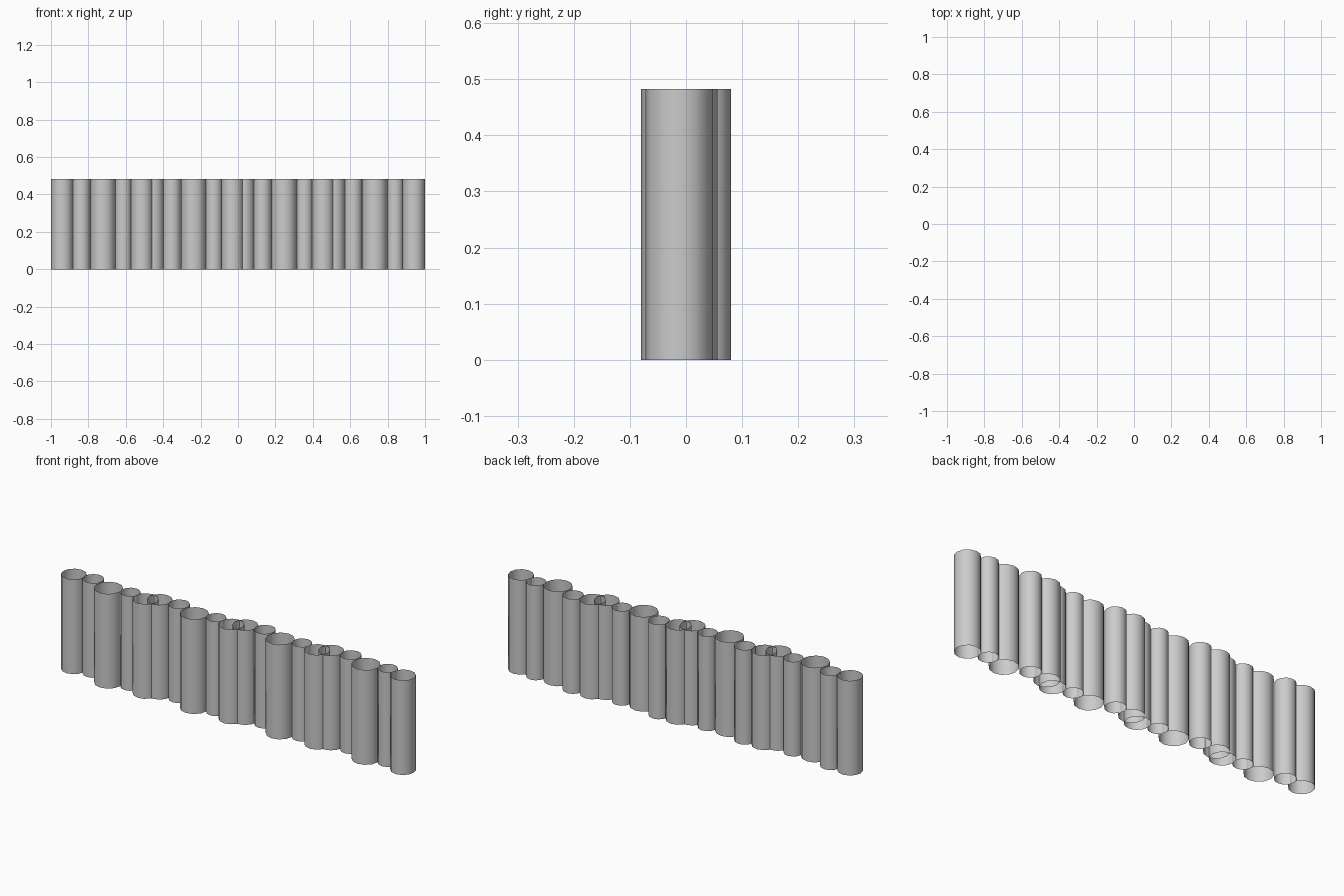
import bpy, bmesh, math

if "Cube" in bpy.data.objects:
    bpy.data.objects.remove(bpy.data.objects["Cube"])

HEIGHT = 0.483
PERIOD = 0.4845
SIDES = 12

# One repeat of the palisade: name, x of first repeat, y, radius
PATTERN = [
    ("round_post", -0.940, 0.019, 0.060),
    ("back_post", -0.838, 0.030, 0.050),
    ("thick_post", -0.722, -0.0125, 0.0675),
    ("thin_post", -0.614, 0.009, 0.047),
    ("front_post", -0.5135, -0.012, 0.060),
]


def open_tube(name, x, y, r):
    # Single-walled post, open at both ends
    bm = bmesh.new()
    rings = []
    for z in (0, HEIGHT):
        rings.append([bm.verts.new((r * math.cos(2 * math.pi * i / SIDES),
                                    r * math.sin(2 * math.pi * i / SIDES), z))
                      for i in range(SIDES)])
    low, high = rings
    for i in range(SIDES):
        j = (i + 1) % SIDES
        f = bm.faces.new((low[i], low[j], high[j], high[i]))
        f.smooth = True
    mesh = bpy.data.meshes.new(name)
    bm.to_mesh(mesh)
    bm.free()
    ob = bpy.data.objects.new(name, mesh)
    ob.location = (x, y, 0)
    bpy.context.collection.objects.link(ob)


# Four repeats along the row
for k in range(4):
    for name, x, y, r in PATTERN:
        open_tube(f"{name}_{k + 1}", x + k * PERIOD, y, r)
